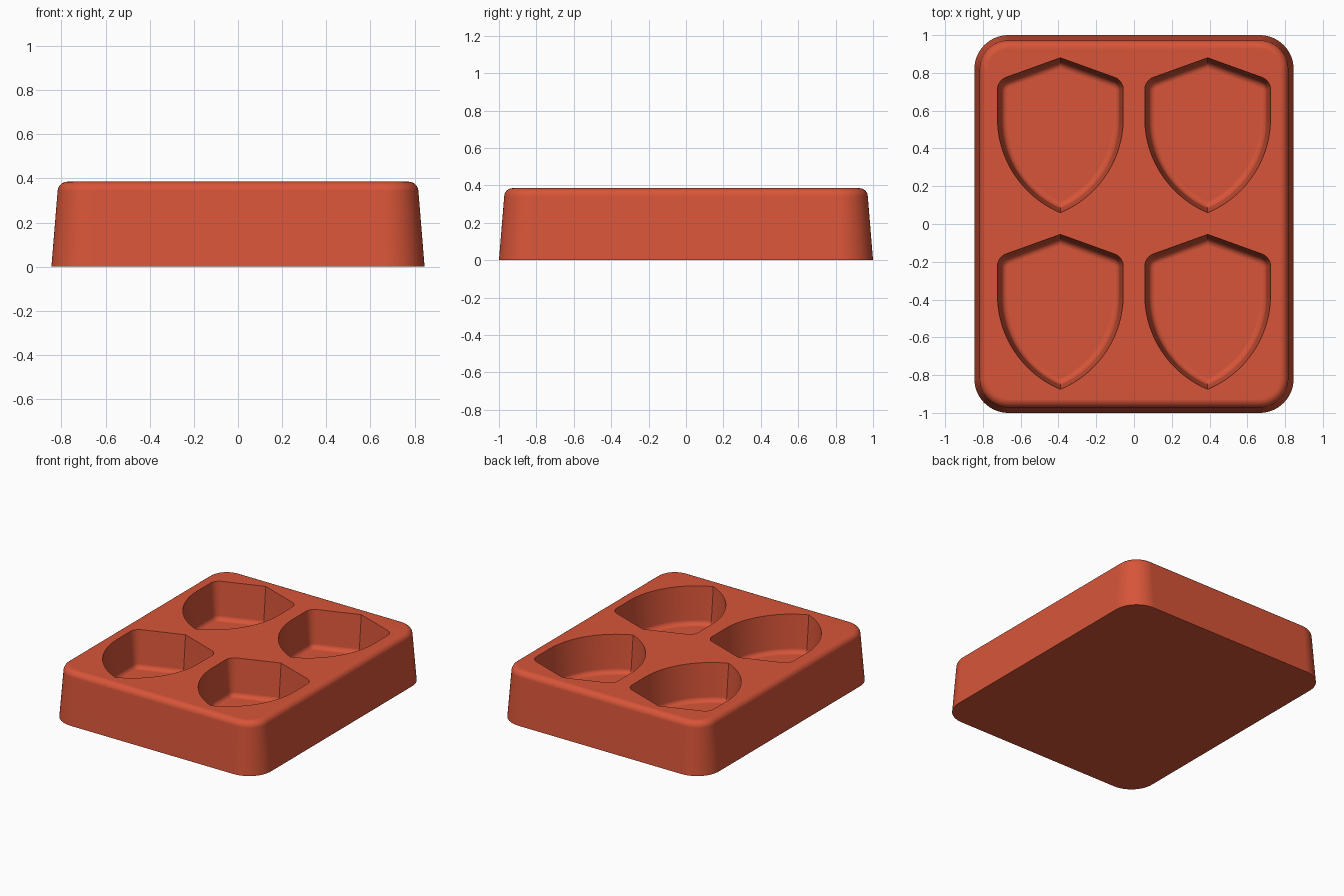
import bpy, bmesh, math
from mathutils import Vector

cube = bpy.data.objects.get("Cube")
if cube:
    bpy.data.objects.remove(cube, do_unlink=True)

HEIGHT, FLOOR = 0.385, 0.11


def arc(cx, cy, r, a0, a1, n):
    """Points on a circular arc, angles in degrees."""
    angles = [math.radians(a0 + (a1 - a0) * i / n) for i in range(n + 1)]
    return [Vector((cx + r * math.cos(a), cy + r * math.sin(a))) for a in angles]


def rounded_rectangle(hx, hy, r):
    pts = []
    for k, (sx, sy) in enumerate([(1, 1), (-1, 1), (-1, -1), (1, -1)]):
        pts += arc(sx * (hx - r), sy * (hy - r), r, 90 * k, 90 * k + 90, 16)
    return pts


def shield(half, tip, side, shoulder, apex, r):
    """Pointed top, rounded shoulders, straight sides, curved sides to a lower tip."""
    drop = side - tip
    big = (half * half + drop * drop) / (2 * half)
    sweep = math.degrees(math.asin(drop / big))
    right = arc(half - big, side, big, -sweep, 0, 28)
    # Shoulder fillet tangent to the vertical side and the sloped top
    slope = math.atan2(half, apex - shoulder)
    turn = math.degrees(slope)
    cy = shoulder - r * math.tan(math.radians(turn / 2)) * 1.0
    normal = math.degrees(math.atan2(half, apex - shoulder))
    right += arc(half - r, cy, r, 0, normal, 10)
    left = [Vector((-p.x, p.y)) for p in reversed(right[1:])]
    return right + [Vector((0, apex))] + left


def inset(pts, d):
    """Mitred inward offset of a counter-clockwise outline."""
    out = []
    for i, p in enumerate(pts):
        a = (p - pts[i - 1]).normalized()
        b = (pts[(i + 1) % len(pts)] - p).normalized()
        na, nb = Vector((-a.y, a.x)), Vector((-b.y, b.x))
        out.append(p + (na + nb) * d / (1 + na.dot(nb)))
    return out


def loft(bm, outline, profile):
    """Skin rings of the outline, each with its own inset and height."""
    rings = [[bm.verts.new((p.x, p.y, z)) for p in inset(outline, d)]
             for d, z in profile]
    n = len(outline)
    for lo, hi in zip(rings, rings[1:]):
        for i in range(n):
            j = (i + 1) % n
            bm.faces.new((lo[i], lo[j], hi[j], hi[i]))
    return rings


def loop_edges(bm, ring):
    return [bm.edges.get((ring[i - 1], ring[i])) for i in range(len(ring))]


bm = bmesh.new()

# Outer body: drafted walls and a rounded top rim
r = 0.045
body_profile = [(0, 0)] + [(0.028 + r - p.x, HEIGHT - r + p.y)
                           for p in arc(0, 0, r, 4, 90, 8)]
rings = loft(bm, rounded_rectangle(0.845, 1.0, 0.18), body_profile)
bm.faces.new(list(reversed(rings[0])))
top_edges = loop_edges(bm, rings[-1])

# Four shield cavities: drafted walls and a filleted floor
r = 0.035
cavity_profile = [(0, HEIGHT)] + [(0.02 + r - p.x, FLOOR + r - p.y)
                                  for p in arc(0, 0, r, 4, 90, 6)]
outline = shield(0.333, -0.41, 0.09, 0.29, 0.41, 0.07)
for x in (-0.39, 0.39):
    for y in (-0.465, 0.47):
        placed = [p + Vector((x, y)) for p in outline]
        rings = loft(bm, placed, cavity_profile)
        bm.faces.new(rings[-1])
        top_edges += loop_edges(bm, rings[0])

# Flat top surface around the cavities
bmesh.ops.triangle_fill(bm, edges=top_edges, use_beauty=True, normal=(0, 0, 1))
bmesh.ops.recalc_face_normals(bm, faces=bm.faces[:])

mesh = bpy.data.meshes.new("mold_tray")
bm.to_mesh(mesh)
bm.free()
tray = bpy.data.objects.new("mold_tray", mesh)
bpy.context.collection.objects.link(tray)

# Terracotta red material
mat = bpy.data.materials.new("terracotta_red")
mat.use_nodes = True
color = (0.68, 0.09, 0.04, 1)
mat.diffuse_color = color
mat.node_tree.nodes["Principled BSDF"].inputs["Base Color"].default_value = color
mesh.materials.append(mat)

# Smooth curves, crisp cavity rims
bpy.ops.object.select_all(action="DESELECT")
tray.select_set(True)
bpy.context.view_layer.objects.active = tray
bpy.ops.object.shade_smooth_by_angle(angle=math.radians(35))
weighted = tray.modifiers.new("weighted_normals", "WEIGHTED_NORMAL")
weighted.keep_sharp = True
